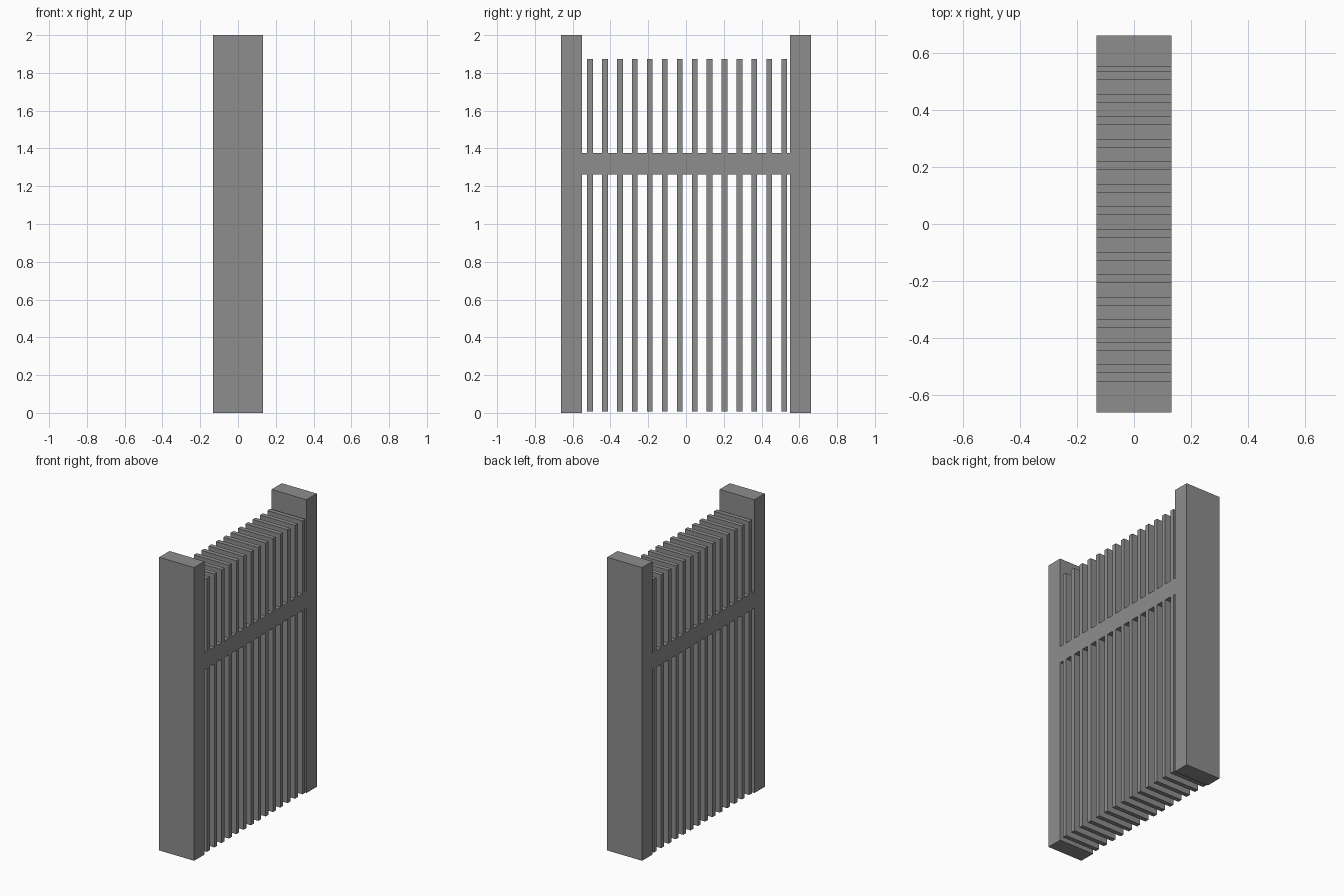
import bpy

if "Cube" in bpy.data.objects:
    bpy.data.objects.remove(bpy.data.objects["Cube"], do_unlink=True)

# Single flat grey
grey = bpy.data.materials.new("mid_grey")
grey.use_nodes = True
colour = (0.27, 0.27, 0.27, 1)
grey.diffuse_color = colour
grey.node_tree.nodes["Principled BSDF"].inputs["Base Color"].default_value = colour

DEPTH = 0.264


def box(name, y0, y1, z0, z1):
    """Full-depth box spanning the given y and z ranges."""
    bpy.ops.mesh.primitive_cube_add(size=1, location=(0, (y0 + y1) / 2, (z0 + z1) / 2))
    ob = bpy.context.object
    ob.name = name
    ob.scale = (DEPTH, y1 - y0, z1 - z0)
    bpy.ops.object.transform_apply(location=False, rotation=False, scale=True)
    ob.data.materials.append(grey)
    return ob


# End posts
box("front_post", -0.661, -0.55, 0, 2)
box("back_post", 0.55, 0.661, 0, 2)

# Evenly spaced upright slats
COUNT, FIRST, STEP, HALF = 14, -0.508, 0.0791, 0.015
slats = [FIRST + i * STEP for i in range(COUNT)]
for i, y in enumerate(slats):
    box(f"slat_{i + 1}", y - HALF, y + HALF, 0.008, 1.873)

# Cross rail, built as blocks filling the gaps flush with the slats
edges = [-0.55] + [e for y in slats for e in (y - HALF, y + HALF)] + [0.55]
for i in range(0, len(edges), 2):
    box(f"rail_block_{i // 2 + 1}", edges[i], edges[i + 1], 1.262, 1.375)
